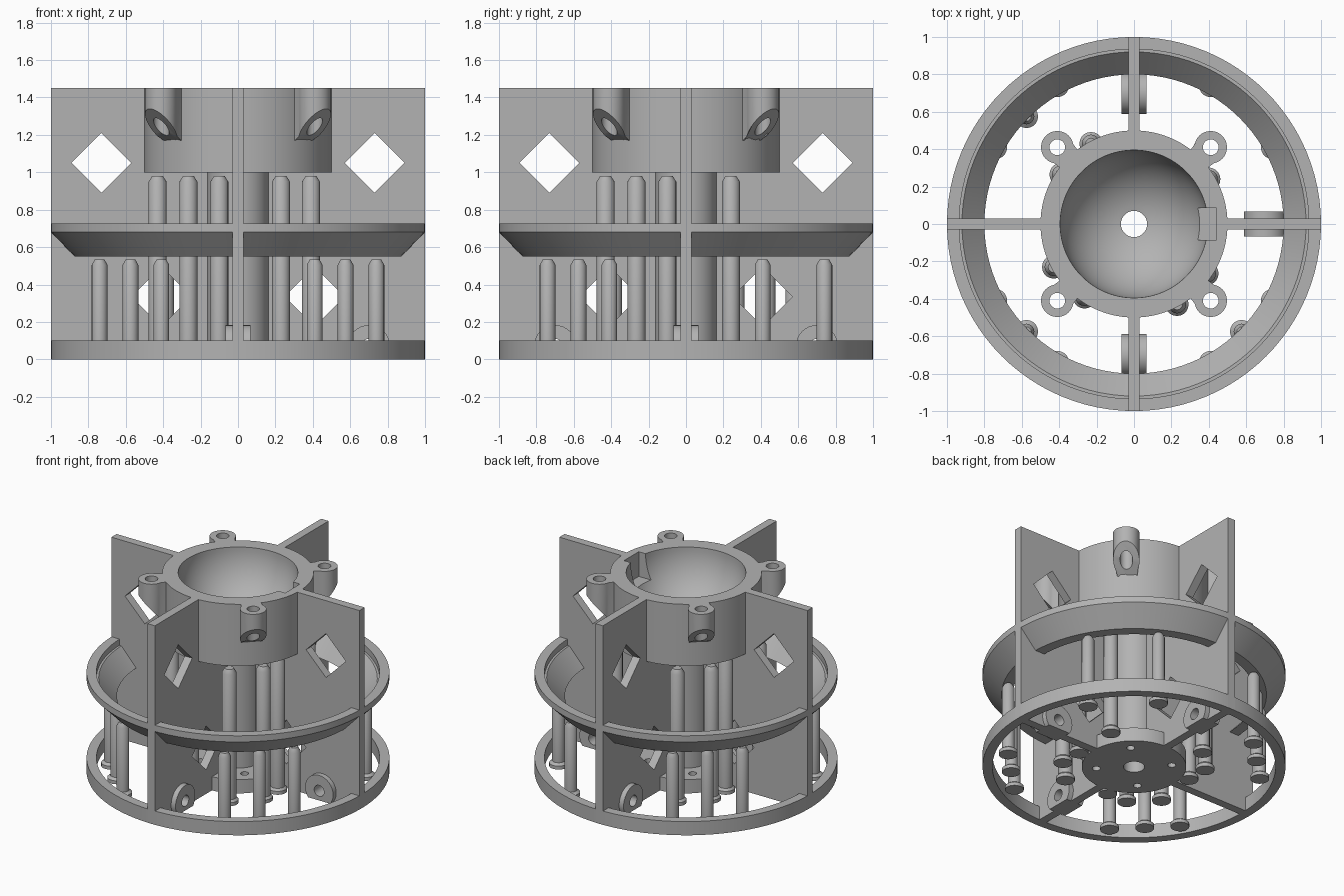
import bpy, bmesh, math
from mathutils import Matrix, Vector

cube = bpy.data.objects.get("Cube")
if cube:
    bpy.data.objects.remove(cube, do_unlink=True)

grey = bpy.data.materials.new("plain_grey")
grey.use_nodes = True
COLOUR = (0.45, 0.45, 0.45, 1)
grey.diffuse_color = COLOUR
grey.node_tree.nodes["Principled BSDF"].inputs["Base Color"].default_value = COLOUR


def finish(name, bm, turn=0.0):
    """Turn a bmesh into a shaded object, rotated about z."""
    bmesh.ops.recalc_face_normals(bm, faces=bm.faces[:])
    bm.transform(Matrix.Rotation(turn, 4, "Z"))
    mesh = bpy.data.meshes.new(name)
    bm.to_mesh(mesh)
    bm.free()
    mesh.materials.append(grey)
    obj = bpy.data.objects.new(name, mesh)
    bpy.context.collection.objects.link(obj)
    return obj


def smooth(obj):
    bpy.ops.object.select_all(action="DESELECT")
    obj.select_set(True)
    bpy.context.view_layer.objects.active = obj
    bpy.ops.object.shade_smooth_by_angle(angle=math.radians(35))


def lathe(name, profile, steps=96, at=(0, 0)):
    """Revolve a closed (radius, z) outline."""
    bm = bmesh.new()
    rings = []
    for i in range(steps):
        a = math.tau * i / steps
        rings.append([bm.verts.new((at[0] + r * math.cos(a), at[1] + r * math.sin(a), z))
                      for r, z in profile])
    n = len(profile)
    for i in range(steps):
        p, q = rings[i], rings[(i + 1) % steps]
        for j in range(n):
            k = (j + 1) % n
            bm.faces.new((p[j], q[j], q[k], p[k]))
    bmesh.ops.remove_doubles(bm, verts=bm.verts[:], dist=1e-5)
    return finish(name, bm)


def prism(name, outline, low, high, axis="Z", turn=0.0):
    """Extrude an outline along z, or an (x, z) outline along y."""
    bm = bmesh.new()
    put = (lambda p, h: (p[0], p[1], h)) if axis == "Z" else (lambda p, h: (p[0], h, p[1]))
    a = [bm.verts.new(put(p, low)) for p in outline]
    b = [bm.verts.new(put(p, high)) for p in outline]
    bm.faces.new(a)
    bm.faces.new(b)
    for i in range(len(a)):
        j = (i + 1) % len(a)
        bm.faces.new((a[i], a[j], b[j], b[i]))
    return finish(name, bm, turn)


def circle(x, y, r, n=32):
    return [(x + r * math.cos(math.tau * i / n), y + r * math.sin(math.tau * i / n))
            for i in range(n)]


def rect(x0, x1, y0, y1):
    return [(x0, y0), (x1, y0), (x1, y1), (x0, y1)]


def cut(obj, cutters):
    """Subtract cutters, bake the result and remove them."""
    for c in cutters:
        c.hide_render = True
        m = obj.modifiers.new("cut", "BOOLEAN")
        m.operation, m.solver, m.object = "DIFFERENCE", "EXACT", c
    bpy.context.view_layer.update()
    dg = bpy.context.evaluated_depsgraph_get()
    baked = bpy.data.meshes.new_from_object(obj.evaluated_get(dg))
    obj.modifiers.clear()
    obj.data = baked
    for c in cutters:
        bpy.data.objects.remove(c, do_unlink=True)


HEIGHT = 1.45
DIAGONALS = [math.radians(45 + 90 * i) for i in range(4)]

# Hub: drilled base disc, central column and cup with a spherical bowl
bowl = []
a_end = math.acos(0.07 / 0.395)
for i in range(21):
    a = a_end * i / 20
    bowl.append((0.395 * math.cos(a), HEIGHT - 0.395 * math.sin(a)))
hub = lathe("hub_and_bowl", [(0.07, 0), (0.345, 0), (0.345, 0.1), (0.165, 0.1),
                             (0.165, 1.0), (0.5, 1.0), (0.5, HEIGHT)] + bowl)
cutters = [prism("screw_cutter", circle(0.25 * math.cos(a), 0.25 * math.sin(a), 0.027, 16), -0.1, 0.2)
           for a in DIAGONALS]
cutters.append(prism("notch_cutter", rect(0.3, 0.44, -0.085, 0.085), 1.27, 1.6))
cut(hub, cutters)
smooth(hub)

# Bottom ring and conical flange
smooth(lathe("bottom_ring", [(0.935, 0), (1, 0), (1, 0.1), (0.935, 0.1)]))
smooth(lathe("conical_flange", [(1, 0.725), (0.935, 0.725), (0.935, 0.68), (0.92, 0.68),
                                (0.8, 0.55), (0.875, 0.55), (1, 0.68)]))

# Four upright walls with diamond windows, three with drilled lugs
WALL = [(0.1, 0), (1, 0), (1, HEIGHT), (0.47, HEIGHT), (0.47, 1.02), (0.1, 1.02)]
for i, side in enumerate(("left", "back", "right", "front")):
    turn = i * math.pi / 2
    wall = prism(side + "_wall", WALL, -0.03, 0.03, "Y", turn)
    cutters = [prism("window_cutter", circle(x, z, 0.16, 4), -0.2, 0.2, "Y", turn)
               for x, z in ((0.73, 1.05), (0.41, 0.335))]
    if side != "right":
        lug = prism(side + "_lug", circle(0.7, 0.07, 0.113), -0.066, 0.066, "Y", turn)
        cut(lug, [prism("lug_bore", circle(0.7, 0.07, 0.04), -0.2, 0.2, "Y", turn),
                  prism("floor_cutter", rect(0.5, 0.9, -0.2, 0), -0.2, 0.2, "Y", turn)])
        smooth(lug)
        cutters.append(prism("wall_bore", circle(0.7, 0.07, 0.04), -0.2, 0.2, "Y", turn))
    cut(wall, cutters)

# Screw bosses around the rim, with slanted undersides
for i, a in enumerate(DIAGONALS):
    outline = [(0.46 if x < 0.52 else x, y) for x, y in circle(0.58, 0, 0.087)]
    boss = prism("screw_boss_%d" % (i + 1), outline, 1.2, HEIGHT)
    for v in boss.data.vertices:
        if v.co.z < 1.3:
            v.co.z = 1.15 + (max(v.co.x, 0.495) - 0.495) * 1.1
    boss.data.transform(Matrix.Rotation(a, 4, "Z"))
    cut(boss, [prism("boss_bore", circle(0.58, 0, 0.042), 1.0, 1.6, "Z", a)])
    smooth(boss)


# Standing pins with a foot disc and chamfered tip
def pin(name, x, y, r, top):
    smooth(lathe(name, [(0, 0), (0.062, 0), (0.062, 0.025), (r, 0.04), (r, top - 0.03),
                        (r * 0.6, top), (0, top)], 20, (x, y)))


short_pins = []
for sx, sy in ((1, 1), (1, -1), (-1, 1), (-1, -1)):
    for k in (-1, 0, 1):
        if (sx, sy) != (1, 1) or k:
            short_pins.append((sx * (0.575 + 0.165 * k), sy * (0.575 - 0.165 * k)))
for i, (x, y) in enumerate(short_pins):
    pin("short_pin_%d" % (i + 1), x, y, 0.042, 0.535)

tall_pins = [(0.4, 0.24)]
for a in (0, 90, 180):
    for p in ((0.23, -0.43), (0.39, -0.265), (0.39, -0.1)):
        q = Matrix.Rotation(math.radians(-a), 2) @ Vector(p)
        tall_pins.append((q.x, q.y))
for i, (x, y) in enumerate(tall_pins):
    pin("tall_pin_%d" % (i + 1), x, y, 0.048, 0.98)
